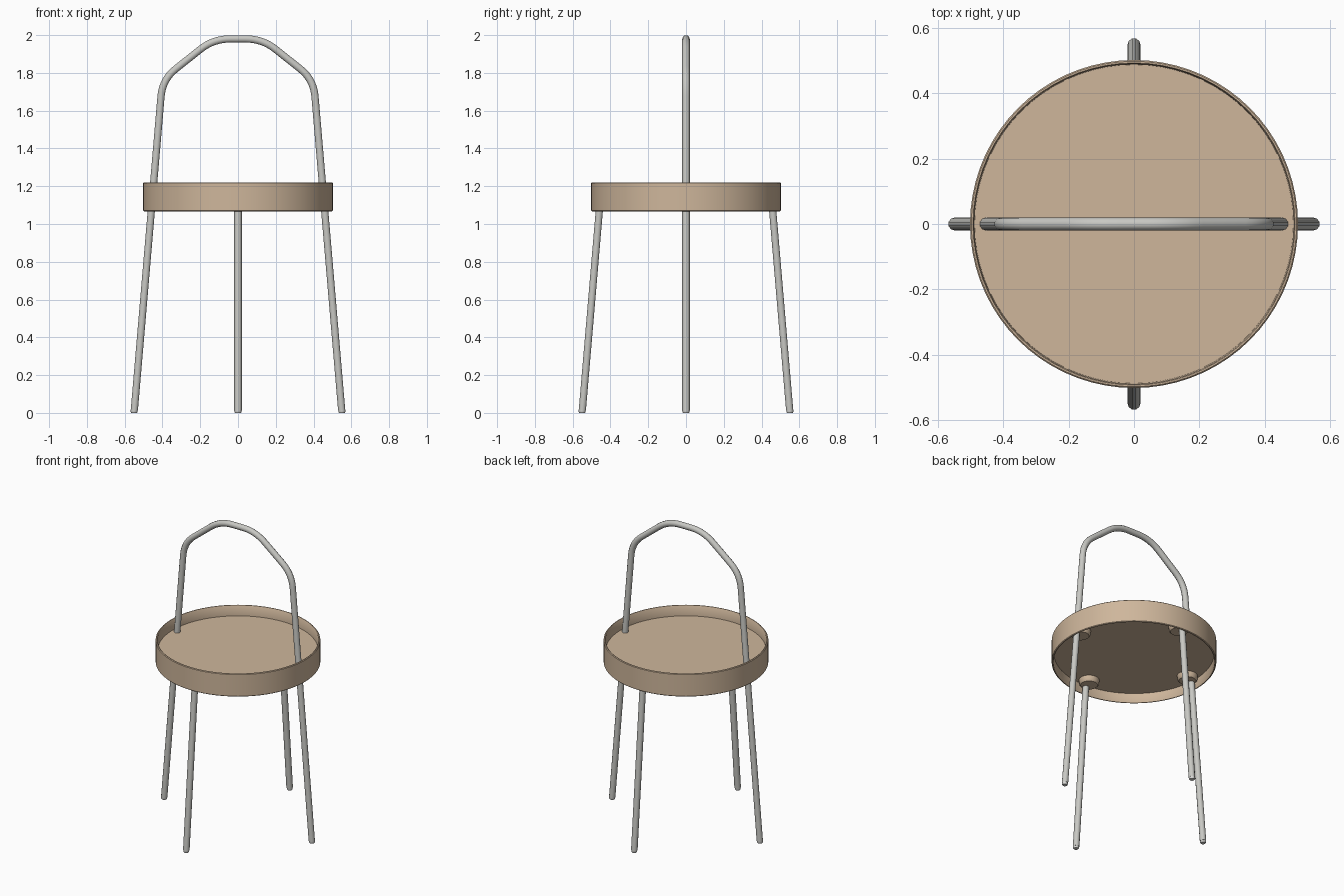
import bpy
import bmesh
import math
from mathutils import Vector

cube = bpy.data.objects.get("Cube")
if cube:
    bpy.data.objects.remove(cube, do_unlink=True)


def make_material(name, color):
    mat = bpy.data.materials.new(name)
    mat.use_nodes = True
    mat.diffuse_color = (*color, 1)
    mat.node_tree.nodes["Principled BSDF"].inputs["Base Color"].default_value = (*color, 1)
    return mat


TAN = make_material("warm beige", (0.62, 0.47, 0.33))
METAL = make_material("light grey metal", (0.58, 0.58, 0.55))
PAD = make_material("pale foot plastic", (0.7, 0.7, 0.68))


def finish(obj, mat, angle=40):
    obj.data.materials.clear()
    obj.data.materials.append(mat)
    bpy.ops.object.select_all(action="DESELECT")
    obj.select_set(True)
    bpy.context.view_layer.objects.active = obj
    bpy.ops.object.shade_smooth_by_angle(angle=math.radians(angle))
    return obj


def add_mesh(name, mesh, mat):
    obj = bpy.data.objects.new(name, mesh)
    bpy.context.collection.objects.link(obj)
    return finish(obj, mat)


def lathe(name, profile, mat, center=(0, 0), steps=32):
    """Spin an (r, z) profile about a vertical axis."""
    bm = bmesh.new()
    verts = [bm.verts.new((r, 0, z)) for r, z in profile]
    edges = [bm.edges.new(pair) for pair in zip(verts, verts[1:])]
    bmesh.ops.spin(bm, geom=verts + edges, cent=(0, 0, 0), axis=(0, 0, 1),
                   angle=math.tau, steps=steps)
    bmesh.ops.remove_doubles(bm, verts=bm.verts, dist=0.0001)
    bmesh.ops.recalc_face_normals(bm, faces=bm.faces)
    bmesh.ops.translate(bm, verts=bm.verts, vec=(*center, 0))
    mesh = bpy.data.meshes.new(name)
    bm.to_mesh(mesh)
    bm.free()
    return add_mesh(name, mesh, mat)


def rounded(points, reach, steps=8):
    """Replace the inner corners of a path with smooth bends."""
    path = [points[0]]
    for prev, corner, after in zip(points, points[1:], points[2:]):
        a = corner + (prev - corner).normalized() * reach
        b = corner + (after - corner).normalized() * reach
        for i in range(steps + 1):
            t = i / steps
            path.append(a * (1 - t) ** 2 + corner * 2 * t * (1 - t) + b * t * t)
    return path + [points[-1]]


def tube(name, path, radius, mat):
    curve = bpy.data.curves.new(name, "CURVE")
    curve.dimensions = "3D"
    curve.bevel_depth = radius
    curve.bevel_resolution = 3
    curve.use_fill_caps = True
    spline = curve.splines.new("POLY")
    spline.points.add(len(path) - 1)
    for point, co in zip(spline.points, path):
        point.co = (*co, 1)
    temp = bpy.data.objects.new(name + "_path", curve)
    bpy.context.collection.objects.link(temp)
    bpy.context.view_layer.update()
    graph = bpy.context.evaluated_depsgraph_get()
    mesh = bpy.data.meshes.new_from_object(temp.evaluated_get(graph))
    bpy.data.objects.remove(temp, do_unlink=True)
    return add_mesh(name, mesh, mat)


def leg_radius(z):
    """Distance of the splayed leg axis from the centre at a height."""
    return 0.55 - 0.085 * z


FLOOR_Z, UNDER_Z, FOOT_Z = 1.15, 1.13, 0.014

# Round tray with a thin rim that continues below its floor
lathe("tray", [(0, FLOOR_Z), (0.488, FLOOR_Z), (0.49, 1.216), (0.493, 1.22),
               (0.498, 1.22), (0.502, 1.216), (0.502, 1.071), (0.498, 1.067),
               (0.493, 1.067), (0.49, 1.071), (0.488, UNDER_Z), (0, UNDER_Z)],
      TAN, steps=72)

# Side legs and handle bent from one tube
half = [Vector((leg_radius(z), 0, z)) for z in (FOOT_Z, 1.765)] + [Vector((0.13, 0, 1.98))]
mirror = [Vector((-p.x, p.y, p.z)) for p in reversed(half)]
tube("side_legs_and_handle", rounded(half + mirror, 0.09), 0.02, METAL)

# Front and back legs stop under the tray floor
for name, sign in (("front_leg", -1), ("back_leg", 1)):
    tube(name, [Vector((0, sign * leg_radius(z), z)) for z in (FOOT_Z, 1.14)], 0.02, METAL)

# Mounting bosses below the floor and a foot pad for each leg
for side, dx, dy in (("left", 1, 0), ("right", -1, 0), ("front", 0, -1), ("back", 0, 1)):
    lathe(side + "_mount", [(0, 1.095), (0.052, 1.095), (0.06, 1.103), (0.063, UNDER_Z + 0.002),
                            (0, UNDER_Z + 0.002)], TAN, (dx * 0.425, dy * 0.425))
    lathe(side + "_foot", [(0, 0), (0.015, 0), (0.018, 0.004), (0.018, 0.018), (0, 0.018)],
          PAD, (dx * 0.55, dy * 0.55), 16)
